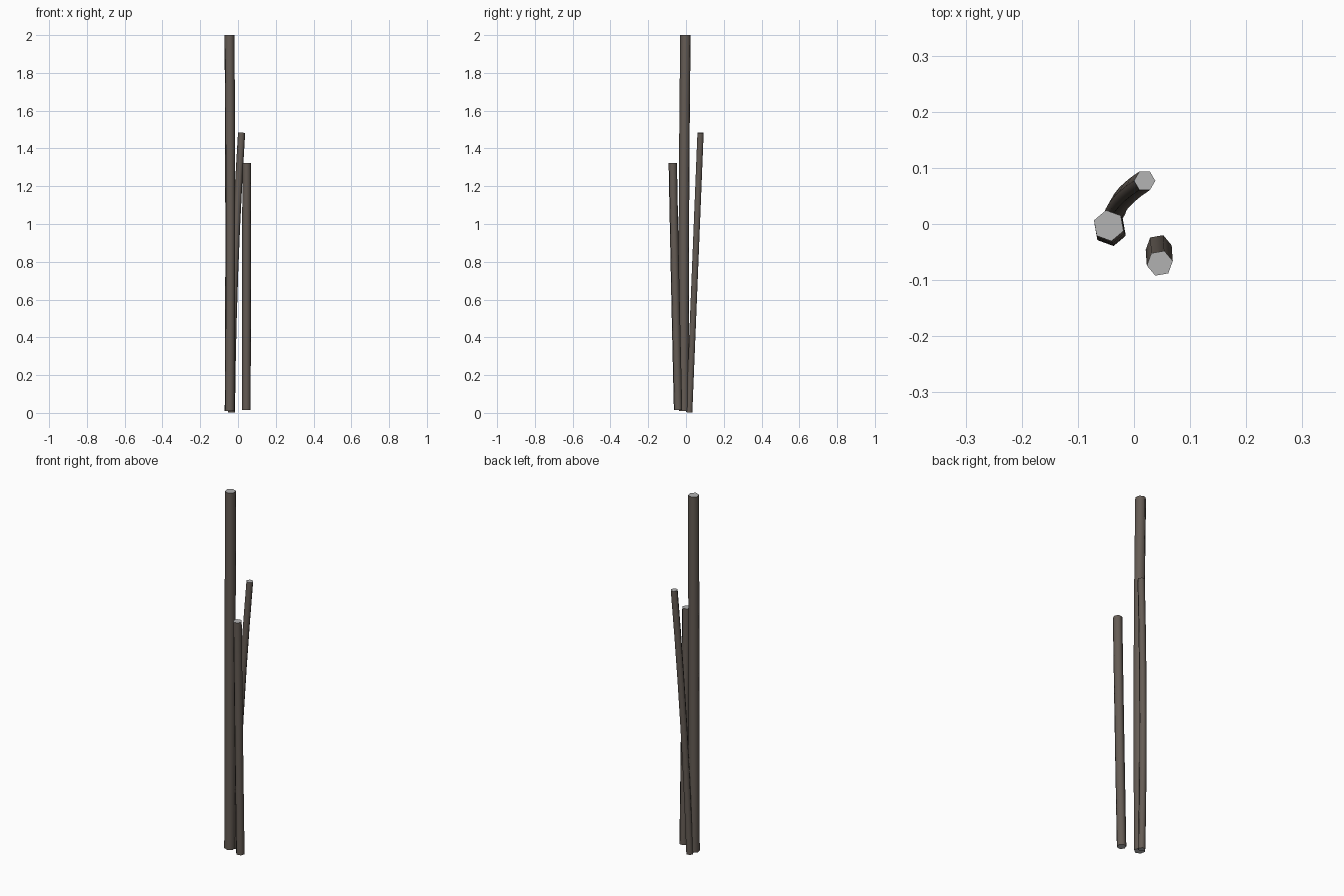
import bpy, bmesh, math
from mathutils import Vector

if "Cube" in bpy.data.objects:
    bpy.data.objects.remove(bpy.data.objects["Cube"])


def material(name, rgb):
    m = bpy.data.materials.new(name)
    m.diffuse_color = (*rgb, 1)
    m.use_nodes = True
    m.node_tree.nodes["Principled BSDF"].inputs["Base Color"].default_value = m.diffuse_color
    return m


bark = material("dark bark", (0.13, 0.107, 0.09))
cut = material("pale cut end", (0.45, 0.45, 0.45))


def stick(name, start, mid, end, radius, turn, rings=7, sides=6):
    """Six-sided stem swept along a gentle curve through three points."""
    a, m, b = Vector(start), Vector(mid), Vector(end)
    c = 2 * m - (a + b) / 2          # control point so the curve passes mid
    bm = bmesh.new()
    loops = []
    for i in range(rings):
        t = i / (rings - 1)
        p = a * (1 - t) ** 2 + c * 2 * t * (1 - t) + b * t * t
        d = ((c - a) * (1 - t) + (b - c) * t).normalized()
        rot = Vector((0, 0, 1)).rotation_difference(d)
        loop = []
        for k in range(sides):
            ang = math.radians(turn) + math.tau * k / sides
            loop.append(bm.verts.new(
                p + rot @ Vector((math.cos(ang), math.sin(ang), 0)) * radius))
        loops.append(loop)
    # bark sides
    for lo, hi in zip(loops, loops[1:]):
        for k in range(sides):
            n = (k + 1) % sides
            f = bm.faces.new((lo[k], lo[n], hi[n], hi[k]))
            f.smooth = True
    # cut ends
    for loop in (loops[0][::-1], loops[-1]):
        f = bm.faces.new(loop)
        f.material_index = 1
        for e in f.edges:
            e.smooth = False
    me = bpy.data.meshes.new(name)
    bm.to_mesh(me)
    bm.free()
    me.materials.append(bark)
    me.materials.append(cut)
    ob = bpy.data.objects.new(name, me)
    bpy.context.collection.objects.link(ob)


# three stems of different heights
stick("tall_stem", (-0.044, -0.010, 0.01), (-0.041, -0.011, 1.0),
      (-0.045, -0.003, 2.0), 0.028, 100)
stick("leaning_stem", (-0.035, 0.017, 0.003), (-0.018, 0.047, 0.74),
      (0.019, 0.077, 1.483), 0.019, 0)
stick("short_stem", (0.044, -0.042, 0.015), (0.045, -0.057, 0.67),
      (0.046, -0.070, 1.323), 0.0235, 10)
